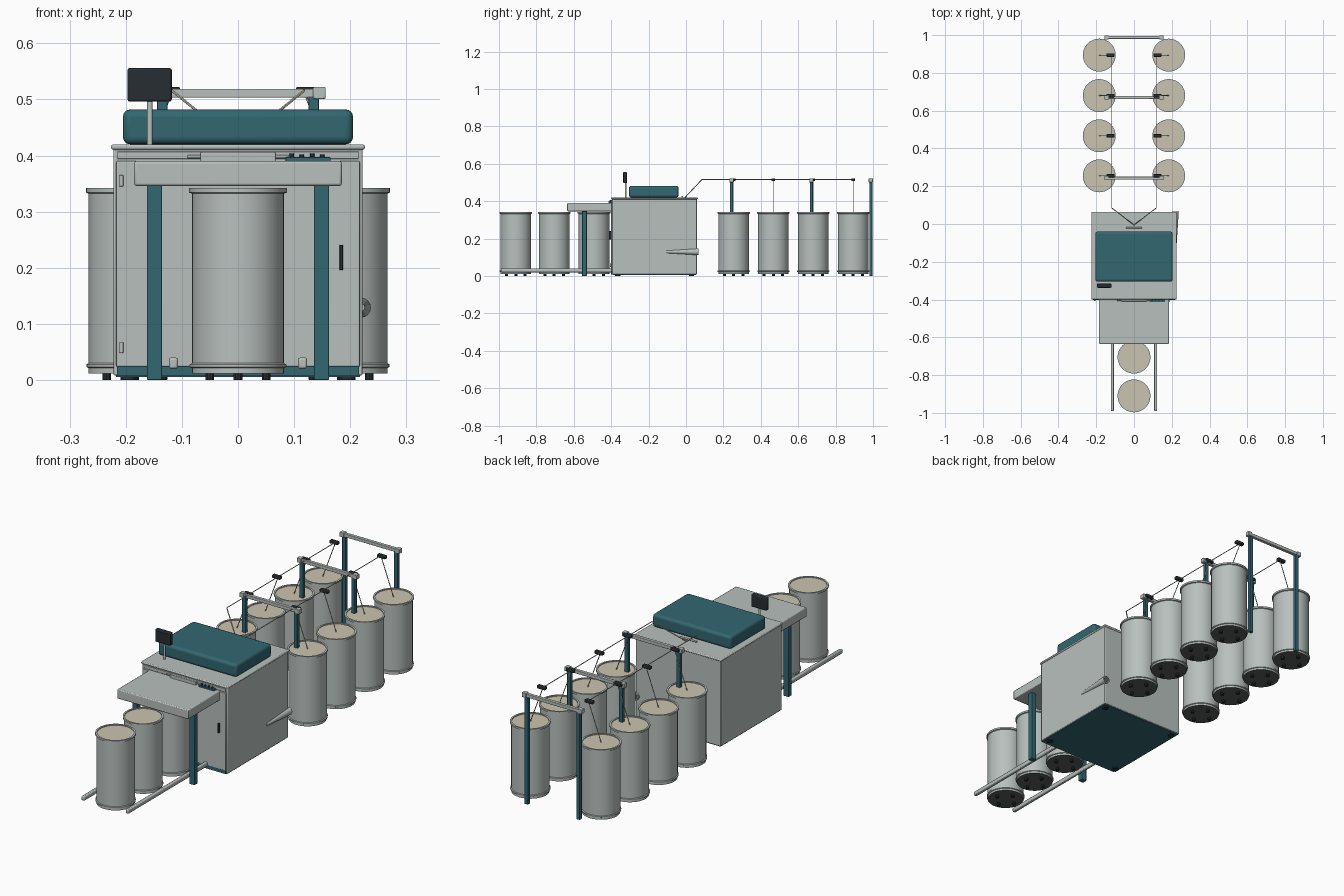
import bpy, bmesh, math
from mathutils import Vector

cube = bpy.data.objects.get("Cube")
if cube:
    bpy.data.objects.remove(cube, do_unlink=True)


def material(name, r, g, b):
    m = bpy.data.materials.new(name)
    m.use_nodes = True
    m.diffuse_color = (r, g, b, 1)
    bsdf = next(n for n in m.node_tree.nodes if n.type == 'BSDF_PRINCIPLED')
    bsdf.inputs["Base Color"].default_value = (r, g, b, 1)
    bsdf.inputs["Roughness"].default_value = 0.6
    return m


GREY = material("light grey paint", 0.48, 0.53, 0.515)
TEAL = material("teal paint", 0.033, 0.135, 0.165)
DARK = material("dark plastic", 0.02, 0.026, 0.032)
CREAM = material("cream fibre", 0.6, 0.55, 0.44)
STEEL = material("dark grey steel", 0.1, 0.11, 0.11)


def add_object(name, bm, *mats):
    bmesh.ops.recalc_face_normals(bm, faces=bm.faces)
    mesh = bpy.data.meshes.new(name)
    bm.to_mesh(mesh)
    bm.free()
    for m in mats:
        mesh.materials.append(m)
    ob = bpy.data.objects.new(name, mesh)
    bpy.context.collection.objects.link(ob)
    return ob


def smooth(ob):
    bpy.ops.object.select_all(action='DESELECT')
    ob.select_set(True)
    bpy.context.view_layer.objects.active = ob
    bpy.ops.object.shade_smooth_by_angle(angle=math.radians(35))


def box(name, x, y, z, mat, bevel=0, segments=2):
    """Box from (min, max) ranges, with optional rounded edges."""
    bm = bmesh.new()
    bmesh.ops.create_cube(bm, size=1)
    for v in bm.verts:
        v.co = [(a + b) / 2 + c * (b - a) for (a, b), c in zip((x, y, z), v.co)]
    ob = add_object(name, bm, mat)
    if bevel:
        mod = ob.modifiers.new("rounded edges", 'BEVEL')
        mod.width, mod.segments = bevel, segments
        smooth(ob)
    return ob


def rod(name, start, end, r1, mat, r2=None, sides=12):
    """Round bar or cone between two points."""
    a, b = Vector(start), Vector(end)
    bm = bmesh.new()
    bmesh.ops.create_cone(bm, cap_ends=True, segments=sides, radius1=r1,
                          radius2=r1 if r2 is None else r2, depth=(b - a).length)
    ob = add_object(name, bm, mat)
    ob.rotation_mode = 'QUATERNION'
    ob.rotation_quaternion = (b - a).to_track_quat('Z', 'Y')
    ob.location = (a + b) / 2
    smooth(ob)
    return ob


def mid(c, half):
    return (c - half, c + half)


# Sliver can: revolved wall with rims, fibre top, steel base and four casters
def make_can():
    profile = [(0, .012), (.082, .012), (.082, .021), (.086, .023), (.086, .028),
               (.082, .030), (.082, .332), (.087, .334), (.087, .342),
               (.079, .342), (.079, .338), (0, .338)]
    bm = bmesh.new()
    verts = [bm.verts.new((r, 0, z)) for r, z in profile]
    edges = [bm.edges.new(p) for p in zip(verts, verts[1:])]
    bmesh.ops.spin(bm, geom=verts + edges, axis=(0, 0, 1), cent=(0, 0, 0),
                   angle=math.tau, steps=40)
    bmesh.ops.remove_doubles(bm, verts=bm.verts, dist=1e-5)
    bmesh.ops.recalc_face_normals(bm, faces=bm.faces)
    for f in bm.faces:
        c = f.calc_center_median()
        if abs(f.normal.z) > 0.9 and c.xy.length < 0.07:
            f.material_index = 1 if c.z > 0.2 else 2
    old = set(bm.faces)
    for i in range(4):
        a = i * math.pi / 2
        new = bmesh.ops.create_cone(bm, cap_ends=True, segments=10, radius1=.008,
                                    radius2=.008, depth=.014)["verts"]
        bmesh.ops.translate(bm, verts=new,
                            vec=(.05 * math.cos(a), .05 * math.sin(a), .007))
    for f in set(bm.faces) - old:
        f.material_index = 3
    ob = add_object("sliver_can", bm, GREY, CREAM, STEEL, DARK)
    smooth(ob)
    return ob


SIDES = (("right", -1), ("left", 1))
can_rows = (0.255, 0.467, 0.68, 0.894)
spots = [(0, -.91), (0, -.705), (0, -.492)]
spots += [(s * .184, y) for _, s in SIDES for y in can_rows]
can = make_can()
for i, (x, y) in enumerate(spots):
    ob = can if i == 0 else can.copy()
    if i:
        bpy.context.collection.objects.link(ob)
    ob.location = (x, y, 0)

# Machine cabinet with lid, front door, plinth and feet
box("cabinet", (-.222, .222), (-.395, .058), (.008, .412), GREY, .003)
box("cabinet_lid", (-.226, .226), (-.4, .063), (.41, .42), GREY, .004)
box("cabinet_base", (-.217, .217), (-.39, .053), (.005, .009), TEAL)
box("plinth", (-.216, .216), (-.4, -.39), (.008, .024), TEAL)
box("front_door", (-.217, .217), (-.402, -.394), (.024, .39), GREY, .002)
box("upper_front_band", (-.215, .215), (-.399, -.394), (.394, .407), GREY, .001)
for name, s in SIDES:
    for end, y in (("front", -.365), ("back", .03)):
        rod(f"{name}_{end}_foot", (s * .195, y, 0), (s * .195, y, .008), .014, DARK)
for z in (.058, .355):
    box("door_hinge", mid(-.208, .0035), (-.407, -.4), mid(z, .01), GREY, .001)
box("door_handle", mid(.184, .003), (-.412, -.4), (.196, .241), DARK, .001)

# Hood
box("hood", (-.205, .205), (-.305, -.04), (.42, .482), TEAL, .013, 4)

# Delivery table and legs
box("delivery_table", (-.185, .185), (-.635, -.395), (.346, .39), GREY, .004)
box("table_back_plate", (-.067, .067), (-.41, -.397), (.388, .406), GREY, .002)
rod("table_roller", (-.09, -.404, .398), (.09, -.404, .398), .003, GREY)
for name, s in SIDES:
    box(f"{name}_table_leg", mid(s * .149, .0135), mid(-.543, .0125), (0, .348), TEAL, .002)
    box(f"{name}_can_rail", mid(s * .115, .008), (-.99, -.395), (.02, .04), GREY, .004)

# Control strip with buttons
box("control_strip", (.085, .165), (-.414, -.394), (.389, .397), TEAL, .001)
for i in range(4):
    x = .096 + i * .018
    rod("control_button", (x, -.405, .396), (x, -.405, .404 - .002 * (i % 2)), .004, DARK)

# Display on its pole
rod("display_pole", (-.157, -.322, .418), (-.157, -.322, .51), .005, GREY)
box("display", (-.197, -.118), (-.336, -.316), (.496, .556), DARK, .004)
box("display_screen", (-.191, -.124), (-.3375, -.335), (.502, .549), DARK)

# Tapered duct on the left side
rod("side_duct", (.219, -.105, .129), (.219, .066, .129), .007, GREY, .018, 16)
rod("side_duct_mouth", (.219, .0655, .129), (.219, .067, .129), .014, STEEL, sides=16)

# Creel gantries
for label, y, floor in (("first", .243, .02), ("middle", .67, .02), ("rear", .988, 0)):
    box(f"{label}_gantry_beam", (-.15, .15), mid(y, .008), (.503, .519), GREY, .002)
    for name, s in SIDES:
        box(f"{label}_{name}_post", mid(s * .135, .009), mid(y, .008), (floor, .51), TEAL, .001)
        box(f"{label}_{name}_beam_cap", mid(s * .145, .011), mid(y, .011), (.501, .522), GREY, .002)

# Sliver guides and strands running to the cabinet
for name, s in SIDES:
    x = s * .118
    for y in can_rows:
        box(f"{name}_sliver_guide", mid(s * .124, .021), mid(y, .009), (.507, .522), DARK, .003)
        rod(f"{name}_rising_sliver", (s * .184, y, .338), (x, y, .515), .002, CREAM, sides=6)
    rod(f"{name}_running_sliver", (x, can_rows[-1], .516), (x, .085, .516), .002, CREAM, sides=6)
    rod(f"{name}_falling_sliver", (x, .085, .516), (0, -.005, .42), .0025, CREAM, sides=6)
rod("sliver_inlet_bar", (-.042, -.02, .424), (.042, -.02, .424), .004, CREAM)
